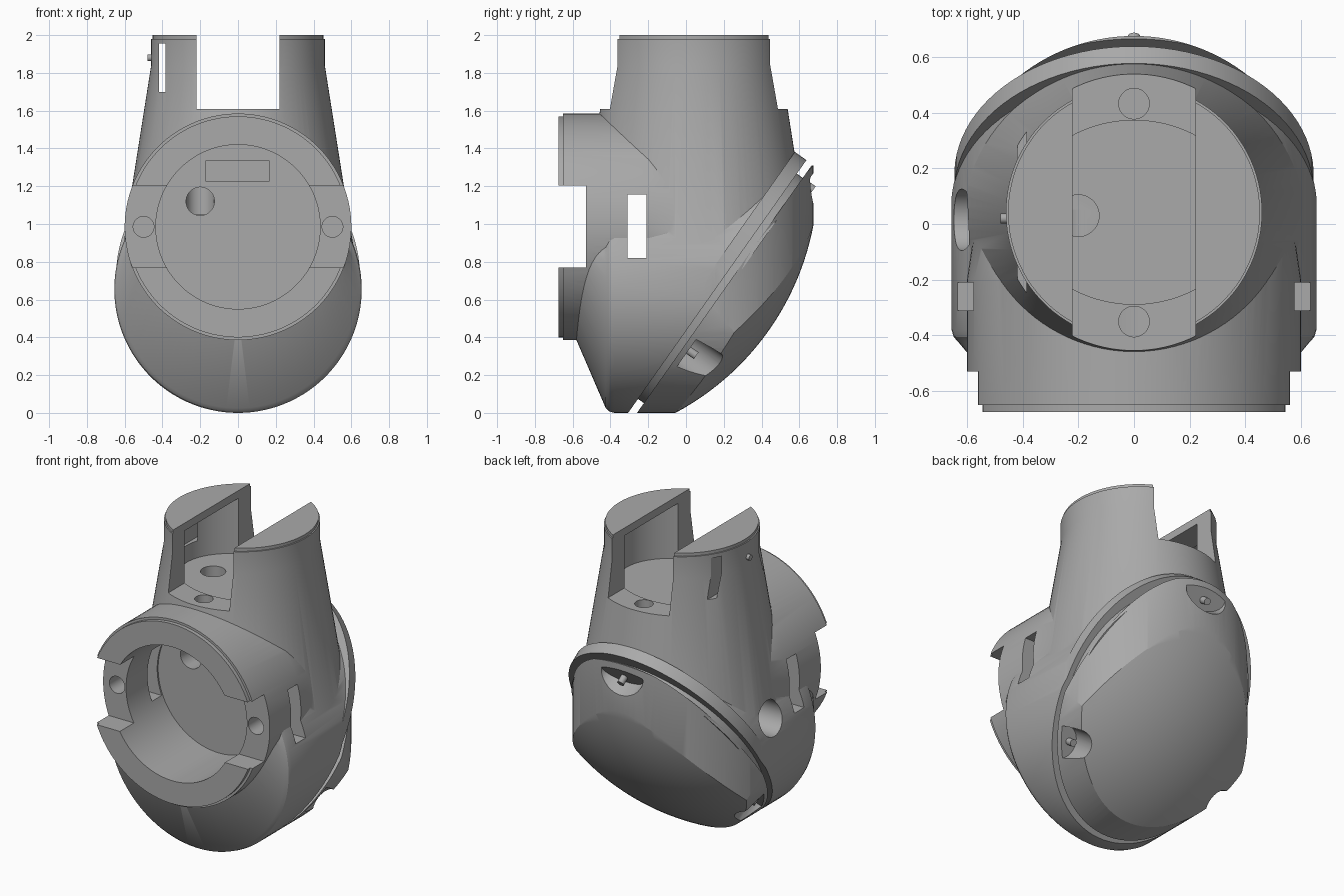
import bpy, bmesh, math
from mathutils import Matrix, Vector

if "Cube" in bpy.data.objects:
    bpy.data.objects.remove(bpy.data.objects["Cube"], do_unlink=True)

grey = bpy.data.materials.new("grey plastic")
grey.use_nodes = True
grey.diffuse_color = (0.4, 0.4, 0.4, 1)
grey.node_tree.nodes["Principled BSDF"].inputs["Base Color"].default_value = (0.4, 0.4, 0.4, 1)


def frame(x=0, y=0, z=0, axis="X", angle=0):
    return Matrix.Translation((x, y, z)) @ Matrix.Rotation(math.radians(angle), 4, axis)


def forward(x, z):
    """Frame whose local z points to the front and local y points up."""
    return frame(x, 0, z, "X", 90)


# Sloping joint between housing and cap: local y runs up the slope, local -z outwards
SLOPE = frame(0, 0.195, 0.65, "X", 54.8)


def finish(name, bm, matrix):
    bmesh.ops.recalc_face_normals(bm, faces=bm.faces)
    bm.transform(matrix)
    mesh = bpy.data.meshes.new(name)
    bm.to_mesh(mesh)
    bm.free()
    mesh.materials.append(grey)
    obj = bpy.data.objects.new(name, mesh)
    bpy.context.scene.collection.objects.link(obj)
    return obj


def loft(name, rings, matrix=Matrix(), sides=96):
    """Closed solid through rings of (height, x radius[, y radius[, y shift]])."""
    bm = bmesh.new()
    loops = []
    for height, rx, *rest in rings:
        ry = rest[0] if rest else rx
        shift = rest[1] if len(rest) > 1 else 0
        turn = [2 * math.pi * (i + 0.5) / sides for i in range(sides)]
        loops.append([bm.verts.new((rx * math.cos(a), ry * math.sin(a) + shift, height)) for a in turn])
    for a, b in zip(loops, loops[1:]):
        for i in range(sides):
            j = (i + 1) % sides
            bm.faces.new((a[i], a[j], b[j], b[i]))
    bm.faces.new(loops[0])
    bm.faces.new(loops[-1])
    return finish(name, bm, matrix)


def box(name, low, high, matrix=Matrix()):
    bm = bmesh.new()
    bmesh.ops.create_cube(bm, size=1)
    low, high = Vector(low), Vector(high)
    for v in bm.verts:
        v.co = [low[k] + (v.co[k] + 0.5) * (high[k] - low[k]) for k in range(3)]
    return finish(name, bm, matrix)


def combine(obj, tool, operation):
    """Apply a boolean and discard the tool."""
    mod = obj.modifiers.new("cut", "BOOLEAN")
    mod.object, mod.operation, mod.solver = tool, operation, "EXACT"
    bpy.context.view_layer.update()
    graph = bpy.context.evaluated_depsgraph_get()
    mesh = bpy.data.meshes.new_from_object(obj.evaluated_get(graph))
    obj.modifiers.clear()
    obj.data = mesh
    bpy.data.objects.remove(tool, do_unlink=True)


def back_limit():
    """Upright prism, round at the back and open to the front."""
    bm = bmesh.new()
    outline = [(-0.66, -1.5), (0.66, -1.5)]
    outline += [(0.66 * math.cos(math.pi * i / 64), 0.015 + 0.66 * math.sin(math.pi * i / 64))
                for i in range(65)]
    face = bm.faces.new([bm.verts.new((x, y, -0.5)) for x, y in outline])
    top = bmesh.ops.extrude_face_region(bm, geom=[face])["geom"]
    bmesh.ops.translate(bm, vec=(0, 0, 3), verts=[g for g in top if isinstance(g, bmesh.types.BMVert)])
    return finish("back limit", bm, Matrix())


# Housing: rounded belly with a bevelled nose
housing = loft("housing", [(-1.2, 0.655), (0.38, 0.655), (0.405, 0.648), (0.425, 0.63),
                           (0.58, 0.5, 0.5, 0.23)], forward(0, 0.655))
combine(housing, back_limit(), "INTERSECT")

# Tapered neck, front collar and sloping flange
combine(housing, loft("neck", [(0.7, 0.64), (1.84, 0.46), (1.98, 0.46), (1.98, 0.452), (2, 0.452)],
                      frame(y=0.042)), "UNION")
combine(housing, loft("collar", [(0, 0.57), (0.2, 0.6), (0.65, 0.6), (0.65, 0.585), (0.675, 0.585)],
                      forward(0, 0.985)), "UNION")
combine(housing, loft("flange", [(0.02, 0.645, 0.8, 0.018), (0.11, 0.645, 0.8, 0.018)], SLOPE), "UNION")

# Openings of the housing
cutters = [
    box("joint plane", (-2, -2, -3), (2, 2, 0.035), SLOPE),
    loft("front bore", [(0.2, 0.435), (0.9, 0.435)], forward(0, 0.985)),
    box("collar notches", (-1, -0.9, 0.77), (1, -0.53, 1.205)),
    box("side windows", (-1, -0.31, 0.82), (1, -0.21, 1.155)),
    box("neck slot", (-0.22, -1, 1.61), (0.22, 1, 2.2)),
    loft("neck cavity", [(1.59, 0.4, 0.33), (1.95, 0.4, 0.33)], frame(y=0.042)),
    box("neck slit", (-0.418, -0.6, 1.7), (-0.385, 0.6, 1.955)),
    box("bore pocket", (-0.17, -0.3, 1.225), (0.165, -0.1, 1.335)),
    loft("cable hole front", [(-0.05, 0.075), (0.3, 0.075)], forward(-0.2, 1.12), 32),
    loft("cable hole top", [(1.05, 0.075), (1.7, 0.075)], frame(-0.2, 0.03), 32),
    loft("side hole", [(-0.9, 0.11), (-0.35, 0.11)], frame(0, 0.015, 0.87, "Y", 90), 48),
]
for y in (0.432, -0.35):
    cutters.append(loft("slot screw hole", [(1.4, 0.055), (1.8, 0.055)], frame(0, y), 32))
for x in (-0.5, 0.5):
    cutters.append(loft("collar screw hole", [(0.35, 0.055), (0.7, 0.055)], forward(x, 0.985), 32))
for cutter in cutters:
    combine(housing, cutter, "DIFFERENCE")

# Domed cap on the sloping joint
BULGE, APEX = 1.43, 0.322
radii = [0.9 - 0.05 * i for i in range(18)] + [0.01]
dome = [(BULGE - APEX - math.sqrt(BULGE ** 2 - r * r), r, r, -0.034) for r in radii]
cap = loft("cap", dome, SLOPE)
combine(cap, loft("belly limit", [(-1.2, 0.655), (0.6, 0.655)], forward(0, 0.655)), "INTERSECT")
combine(cap, back_limit(), "INTERSECT")

# Screw pockets in the cap, each with a small screw
parts = [housing, cap]
for name, x, up, rx, ry in (("left", 0.55, -0.38, 0.09, 0.1), ("right", -0.55, -0.38, 0.09, 0.1),
                            ("top", 0, 0.74, 0.15, 0.09)):
    spot = SLOPE @ Matrix.Translation((x, up, 0))
    combine(cap, loft("pocket", [(-0.6, rx, ry), (-0.035, rx, ry)], spot, 32), "DIFFERENCE")
    inner = SLOPE @ Matrix.Translation((x * 0.93, up * 0.96, 0))
    parts.append(loft(name + "_cap_screw", [(-0.085, 0.022), (-0.02, 0.022)], inner, 20))

# Recessed core that fills the gap between housing and cap
parts.append(loft("joint_core", [(-0.02, 0.61, 0.73), (0.06, 0.61, 0.73)], SLOPE))

# Small index nub on the neck
parts.append(loft("neck_nub", [(-0.48, 0.018), (-0.45, 0.018)], frame(0, 0.02, 1.88, "Y", 90), 16))

for part in parts:
    mesh = part.data
    mesh.polygons.foreach_set("use_smooth", [True] * len(mesh.polygons))
    mesh.set_sharp_from_angle(angle=math.radians(25))
    mesh.update()
